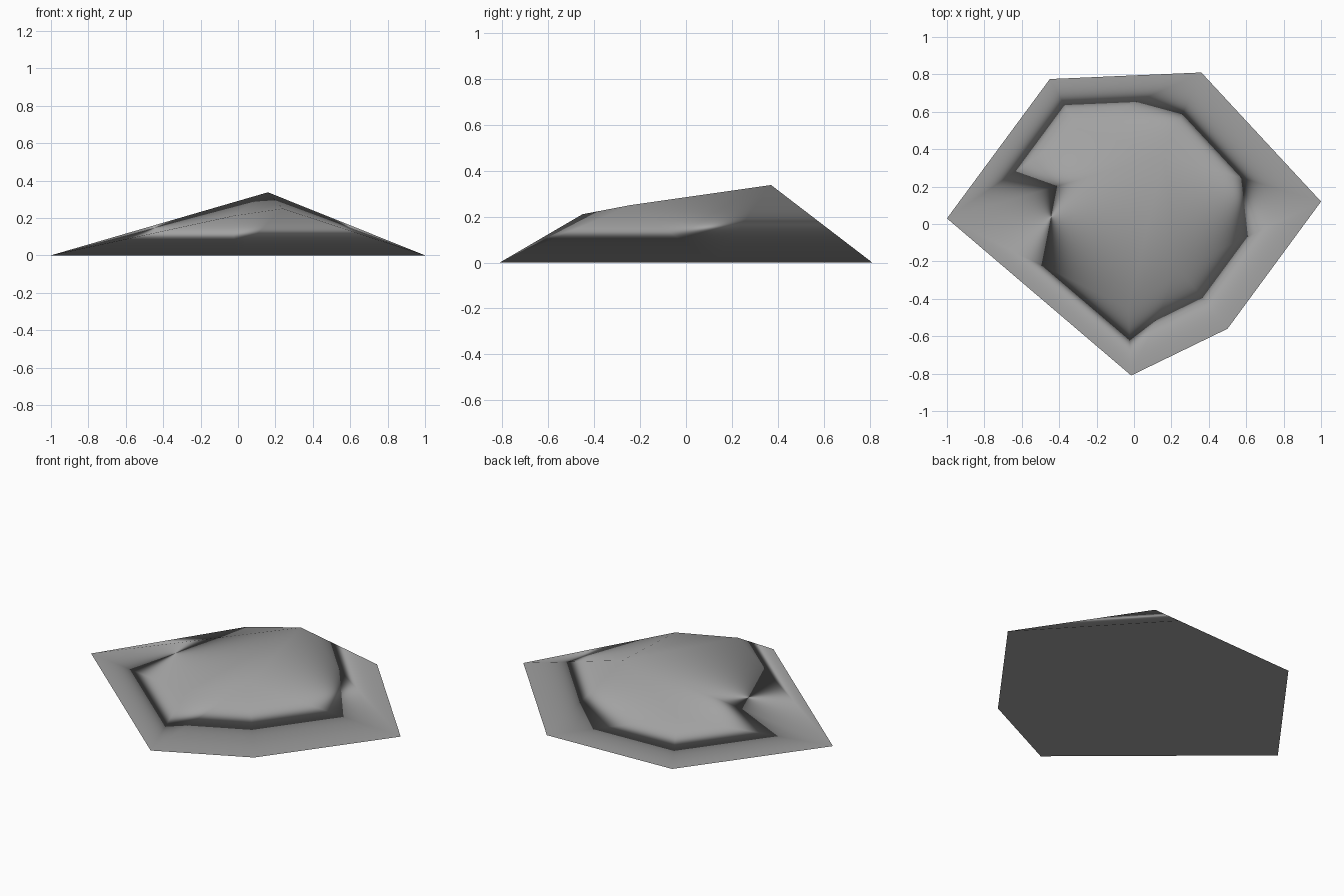
import bpy
import bmesh
from mathutils import Vector

default_cube = bpy.data.objects.get("Cube")
if default_cube:
    bpy.data.objects.remove(default_cube, do_unlink=True)

# Plain stone grey
stone = bpy.data.materials.new("stone_grey")
stone.use_nodes = True
grey = (0.36, 0.36, 0.36, 1)
stone.diffuse_color = grey
bsdf = next(n for n in stone.node_tree.nodes if n.type == 'BSDF_PRINCIPLED')
bsdf.inputs["Base Color"].default_value = grey
bsdf.inputs["Roughness"].default_value = 0.9

# Ground outline and the raised corners of the rock
outline = [(-1, 0.03), (-0.45, 0.775), (0.36, 0.81),
           (1, 0.12), (0.5, -0.56), (-0.015, -0.81)]
corners = {"peak": (0.16, 0.37, 0.337), "shoulder": (0.24, -0.24, 0.25),
           "front": (-0.03, -0.45, 0.21), "back": (-0.3, 0.51, 0.165)}

bm = bmesh.new()
base = [bm.verts.new((x, y, 0)) for x, y in outline]
left_tip, back_a, back_b, right_tip, front_b, front_a = base
peak, shoulder, front, back = [bm.verts.new(p) for p in corners.values()]

# Flat underside
bm.faces.new(base)

# Sloping sides, then the facets of the crown
for face in [(left_tip, front_a, front), (front_a, shoulder, front),
             (front_a, front_b, shoulder), (front_b, right_tip, shoulder),
             (right_tip, peak, shoulder), (right_tip, back_b, peak),
             (back_b, back, peak), (back_b, back_a, back),
             (back_a, left_tip, back), (left_tip, back, peak),
             (left_tip, peak, front), (front, shoulder, peak)]:
    bm.faces.new(face)
bmesh.ops.recalc_face_normals(bm, faces=bm.faces[:])
for f in bm.faces:
    f.smooth = True

mesh = bpy.data.meshes.new("rock")
bm.to_mesh(mesh)
bm.free()
mesh.materials.append(stone)
rock = bpy.data.objects.new("rock", mesh)
bpy.context.collection.objects.link(rock)

# Soft shading: the wide underside dominates the normals of the ground outline
normals = [Vector((0, 0, -1)) if v.co.z < 0.01 else v.normal.copy()
           for v in mesh.vertices]
mesh.normals_split_custom_set_from_vertices(normals)
